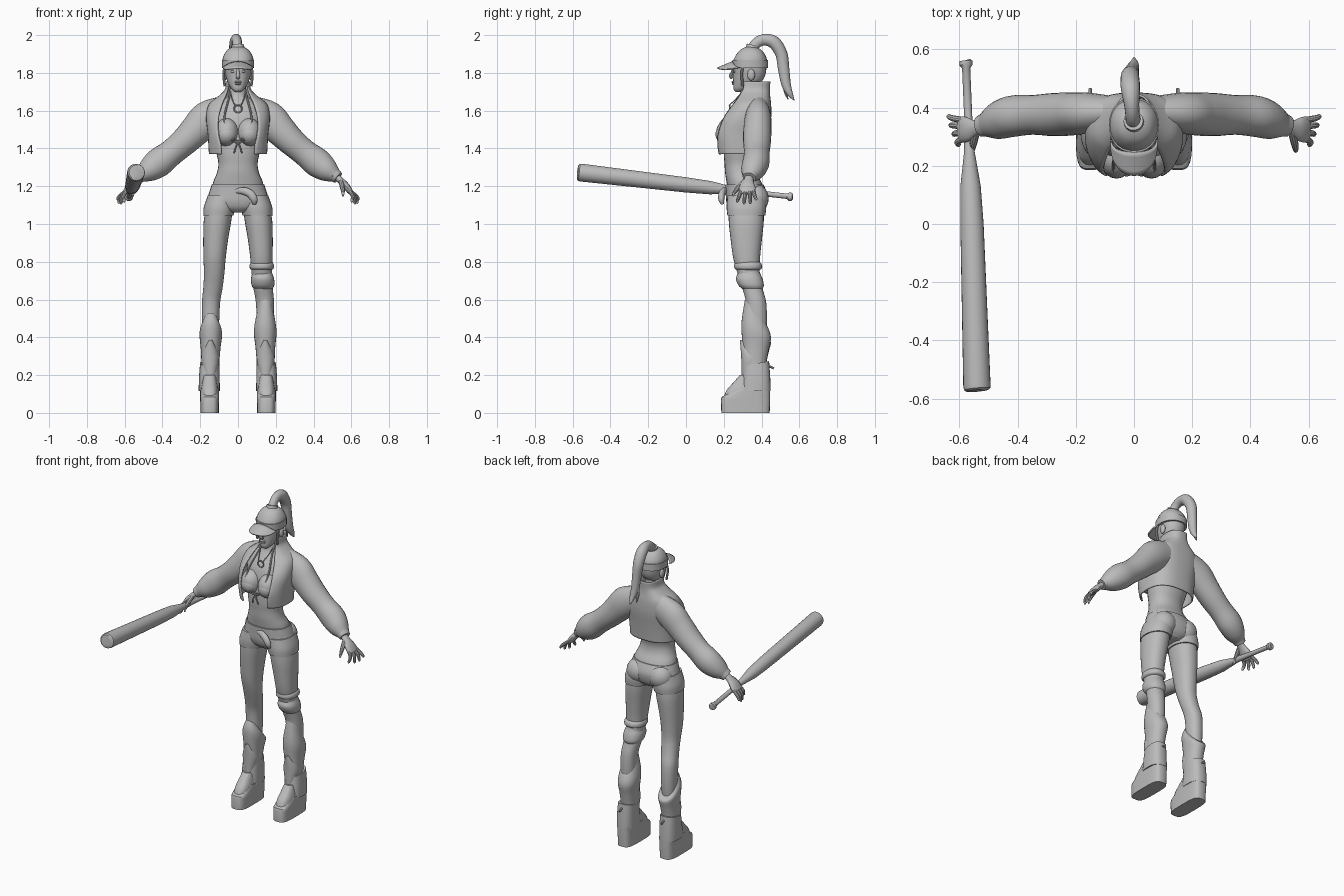
import bpy, bmesh, math
from mathutils import Vector

grey = bpy.data.materials.new("grey")
grey.diffuse_color = (0.5, 0.5, 0.5, 1)


def finish(name, bm, angle=35):
    bmesh.ops.recalc_face_normals(bm, faces=bm.faces)
    me = bpy.data.meshes.new(name)
    bm.to_mesh(me)
    bm.free()
    me.materials.append(grey)
    ob = bpy.data.objects.new(name, me)
    bpy.context.collection.objects.link(ob)
    bpy.ops.object.select_all(action='DESELECT')
    ob.select_set(True)
    bpy.context.view_layer.objects.active = ob
    bpy.ops.object.shade_smooth_by_angle(angle=math.radians(angle))
    return ob


def smooth_rows(rows, k):
    """Catmull-Rom resampling of rows of numbers."""
    if k < 2:
        return rows
    out = []
    for i in range(len(rows) - 1):
        a, b, c, d = rows[max(i - 1, 0)], rows[i], rows[i + 1], rows[min(i + 2, len(rows) - 1)]
        for j in range(k):
            t = j / k
            out.append([0.5 * (2*q + (r-p)*t + (2*p-5*q+4*r-s)*t*t + (3*q-p-3*r+s)*t**3)
                        for p, q, r, s in zip(a, b, c, d)])
    return out + [rows[-1]]


def skin(name, rings, closed=True, caps=True, angle=35):
    bm = bmesh.new()
    vs = [[bm.verts.new(p) for p in r] for r in rings]
    n = len(vs[0])
    for a, b in zip(vs, vs[1:]):
        for i in range(n if closed else n - 1):
            bm.faces.new((a[i], a[(i+1) % n], b[(i+1) % n], b[i]))
    if caps:
        bm.faces.new(vs[0])
        bm.faces.new(vs[-1])
    return finish(name, bm, angle)


def sup(v, p):
    return math.copysign(abs(v) ** (2 / p), v)


def loft(name, rows, side=1, n=28, k=4, p=2.2, tilt=0, angle=35):
    """Horizontal rings (z, x centre, x radius, y front, y back); tilt slopes the top ring."""
    rings = []
    rows = smooth_rows(rows, k)
    z0, z1 = rows[0][0], rows[-1][0]
    for z, cx, rx, f, b in rows:
        cy, ry = (f + b) / 2, (b - f) / 2
        w = max(0, (z - z0) / (z1 - z0)) ** 2
        ring = []
        for i in range(n):
            a = 2 * math.pi * i / n
            s = sup(math.sin(a), p)
            ring.append((side * (cx + rx * sup(math.cos(a), p)), cy + ry * s, z - tilt * w * (s + 1)))
        rings.append(ring)
    return skin(name, rings, angle=angle)


def tube(name, rows, side=1, n=16, k=4, ref=(0, 1, 0), angle=35):
    """Rings (x, y, z, radius along ref, other radius) square to a path."""
    rows = smooth_rows(rows, k)
    P = [Vector(r[:3]) for r in rows]
    rings = []
    for i, r in enumerate(rows):
        t = (P[min(i+1, len(P)-1)] - P[max(i-1, 0)]).normalized()
        u = Vector(ref)
        u = (u - t * u.dot(t)).normalized()
        v = t.cross(u)
        ring = [P[i] + u*r[3]*math.cos(2*math.pi*j/n) + v*r[4]*math.sin(2*math.pi*j/n) for j in range(n)]
        rings.append([(side * q.x, q.y, q.z) for q in ring])
    return skin(name, rings, angle=angle)


def ball(name, c, s):
    bm = bmesh.new()
    bmesh.ops.create_uvsphere(bm, u_segments=20, v_segments=14, radius=1)
    for v in bm.verts:
        v.co = Vector((c[0] + v.co.x*s[0], c[1] + v.co.y*s[1], c[2] + v.co.z*s[2]))
    return finish(name, bm)


def cord(name, pts, r, side=1, ref=(0, 1, 0)):
    return tube(name, [(*q, r, r) for q in pts], side, n=8, ref=ref)


# Torso, neck and shorts
loft("torso", [(1.16, 0, .14, .225, .42), (1.22, 0, .132, .215, .40), (1.27, 0, .112, .207, .375),
               (1.32, 0, .104, .204, .37), (1.38, 0, .115, .20, .39), (1.48, 0, .132, .205, .425),
               (1.57, 0, .14, .222, .435), (1.63, 0, .12, .255, .435), (1.67, 0, .06, .28, .41),
               (1.70, 0, .045, .288, .39), (1.77, 0, .042, .30, .39)])
loft("shorts", [(1.06, 0, .05, .25, .39), (1.085, 0, .13, .225, .415), (1.12, 0, .162, .213, .428),
                (1.16, 0, .155, .21, .43), (1.21, 0, .139, .208, .41)])
# Curved strap on the front of the shorts
tube("belt_tail", [(-.01, .215, 1.175, .008, .012), (.03, .203, 1.175, .016, .02), (.065, .19, 1.16, .017, .021),
                   (.085, .187, 1.13, .016, .019), (.085, .195, 1.105, .008, .01)])

# Head and face
loft("head", [(1.70, 0, .016, .262, .29), (1.715, 0, .034, .252, .33), (1.75, 0, .055, .25, .395),
              (1.79, 0, .067, .249, .42), (1.84, 0, .073, .247, .426), (1.88, 0, .07, .262, .42)])
tube("nose", [(0, .25, 1.825, .004, .006), (0, .243, 1.80, .008, .008), (0, .237, 1.783, .01, .012),
              (0, .247, 1.772, .008, .01)], n=10)
ball("upper_lip", (0, .25, 1.752), (.02, .009, .006))
ball("lower_lip", (0, .252, 1.742), (.016, .009, .006))

# Cap with band, peak and ponytail
loft("cap_crown", [(1.83, 0, .082, .25, .432), (1.86, 0, .083, .25, .43), (1.89, 0, .077, .262, .422),
                   (1.92, 0, .058, .285, .40), (1.937, 0, .03, .315, .37), (1.941, 0, .004, .338, .346)])
loft("cap_band", [(1.825, 0, .085, .247, .435), (1.868, 0, .086, .246, .434)], k=1)
rings = []
for j in range(6):
    t = j / 5
    row = []
    for i in range(17):
        a = math.pi * (i / 16 - .5)
        row.append((.082 * math.sin(a), .285 - (.04 + .08 * t) * math.cos(a) ** .8,
                    1.862 - .034 * t * math.cos(a) - .032 * math.sin(a) ** 2))
    rings.append(row)
peak = skin("cap_peak", rings, closed=False, caps=False)
peak.modifiers.new("thickness", 'SOLIDIFY').thickness = .008
tube("ponytail", [(0, .345, 1.90, .03, .03), (-.004, .365, 1.95, .025, .028), (-.008, .41, 1.975, .026, .03),
                  (-.012, .465, 1.962, .033, .034), (-.014, .505, 1.90, .032, .032), (-.01, .517, 1.82, .027, .03),
                  (-.006, .53, 1.74, .024, .025), (0, .55, 1.69, .016, .016), (0, .573, 1.655, .002, .002)], ref=(1, 0, 0))
tube("ponytail_wisp", [(-.015, .52, 1.76, .016, .014), (-.022, .528, 1.70, .012, .01),
                       (-.025, .54, 1.66, .002, .002)], n=8, ref=(1, 0, 0))
tube("hair_tie", [(0, .348, 1.92, .036, .036), (-.002, .355, 1.945, .034, .034)], k=1, ref=(1, 0, 0))

# Open jacket body: (z, x radius, y front, y back, half opening)
rings = []
for z, rx, f, b, g in smooth_rows([(1.37, .15, .165, .425, .085), (1.42, .153, .155, .43, .09), (1.48, .157, .153, .437, .103),
                                   (1.56, .165, .185, .447, .103), (1.63, .152, .24, .447, .085), (1.675, .10, .27, .442, .066),
                                   (1.71, .066, .28, .44, .054), (1.755, .06, .285, .443, .045)], 4):
    p = 2.6
    cy, ry = (f + b) / 2, (b - f) / 2
    a0 = math.acos((g / rx) ** (p / 2))
    row = []
    for i in range(41):
        a = -a0 + (math.pi + 2 * a0) * i / 40
        row.append((rx * sup(math.cos(a), p), cy + ry * sup(math.sin(a), p), z))
    rings.append(row)
jacket = skin("jacket", rings, closed=False, caps=False)
mod = jacket.modifiers.new("thickness", 'SOLIDIFY')
mod.thickness, mod.offset = .008, 0

# Necklace, bikini bow and strings
cord("necklace_ring", [(.02*math.sin(a*math.pi/8), .232, 1.61 + .02*math.cos(a*math.pi/8)) for a in range(17)], .004)
cord("bow_knot", [(-.012, .178, 1.435), (.012, .178, 1.435)], .008, ref=(0, 0, 1))

for s, tag in ((1, "left"), (-1, "right")):
    # Chest, top and hair at the sides
    ball(tag + "_breast", (s*.06, .232, 1.485), (.063, .072, .075))
    ball(tag + "_top_cup", (s*.06, .228, 1.475), (.06, .072, .062))
    cord(tag + "_top_string", [(.07, .18, 1.53), (.07, .218, 1.58), (.055, .26, 1.64), (.04, .31, 1.70)], .005, s)
    cord(tag + "_neck_cord", [(.015, .228, 1.627), (.03, .262, 1.66), (.042, .30, 1.70)], .003, s)
    cord(tag + "_bow_loop", [(0, .176, 1.435), (.022, .168, 1.452), (.032, .17, 1.44), (0, .176, 1.433)], .004, s)
    cord(tag + "_bow_end", [(0, .176, 1.435), (.014, .172, 1.40), (.02, .178, 1.375)], .004, s)
    ball(tag + "_eye", (s*.028, .257, 1.807), (.013, .008, .006))
    ball(tag + "_ear", (s*.07, .345, 1.79), (.012, .02, .03))
    cord(tag + "_side_lock", [(.07, .30, 1.84), (.076, .295, 1.79), (.07, .30, 1.73)], .007, s)
    # Sleeve, cuff and hand
    tube(tag + "_sleeve", [(.07, .385, 1.60, .055, .08), (.16, .382, 1.558, .07, .093), (.22, .378, 1.50, .074, .084),
                           (.28, .376, 1.44, .074, .075), (.35, .375, 1.38, .068, .07), (.42, .37, 1.325, .071, .077),
                           (.475, .352, 1.283, .062, .062), (.515, .338, 1.256, .04, .036)], s, n=24)
    tube(tag + "_cuff", [(.507, .342, 1.262, .043, .039), (.53, .335, 1.245, .036, .032)], s, n=24, k=1)
    tube(tag + "_palm", [(.515, .337, 1.255, .022, .018), (.545, .33, 1.228, .027, .018), (.572, .325, 1.20, .042, .019),
                         (.595, .325, 1.17, .043, .015), (.602, .325, 1.16, .03, .008)], s)
    for i, (y0, x1, y1, z1) in enumerate(((.293, .603, .272, 1.115), (.315, .618, .308, 1.105),
                                          (.337, .63, .34, 1.108), (.357, .637, .37, 1.125))):
        tube(tag + "_finger_%d" % (i + 1), [(.588, y0, 1.178, .011, .011), ((.594 + x1)/2 + .008, (y0 + y1)/2, 1.15, .0105, .0105),
                                            (x1, y1, z1 + .008, .008, .008), (x1 - .002, y1, z1, .003, .003)], s, n=10)
    tube(tag + "_thumb", [(.545, .31, 1.225, .014, .014), (.552, .278, 1.195, .013, .013), (.556, .255, 1.165, .009, .009),
                          (.555, .248, 1.145, .003, .003)], s, n=10)
    # Hip, shorts leg and leg
    ball(tag + "_buttock", (s*.078, .368, 1.135), (.075, .07, .075))
    loft(tag + "_shorts_leg", [(1.045, .104, .08, .219, .42), (1.09, .097, .084, .215, .425), (1.15, .085, .075, .22, .42)], s)
    loft(tag + "_leg", [(.30, .145, .036, .33, .41), (.45, .145, .044, .325, .427), (.58, .143, .048, .318, .425),
                        (.66, .133, .051, .298, .405), (.74, .126, .054, .272, .39), (.82, .124, .059, .25, .392),
                        (.92, .118, .066, .236, .402), (1.02, .108, .073, .226, .412), (1.12, .092, .07, .225, .41)], s)
    # Boot: shin guard with sloping top, ankle piece, toe cap and platform sole
    h = .6 if s == 1 else .53
    loft(tag + "_boot_shaft", [(.16, .15, .05, .29, .438), (.25, .147, .047, .303, .424), (.36, .145, .052, .30, .437),
                               (.47, .144, .06, .293, .45), (h, .145, .042, .312, .43)], s, tilt=.07)
    loft(tag + "_shin_plate", [(.20, .147, .03, .295, .36), (.30, .146, .048, .292, .40),
                               (.385, .145, .01, .285, .33)], s, k=3)
    loft(tag + "_ankle_guard", [(.115, .152, .056, .29, .448), (.18, .152, .055, .298, .446), (.25, .15, .051, .305, .44)],
         s, k=2, tilt=-.012, p=2.6)
    loft(tag + "_toe", [(.07, .15, .047, .195, .43), (.12, .15, .046, .215, .43), (.16, .15, .04, .25, .42),
                        (.20, .15, .033, .285, .41)], s, p=2.8)
    loft(tag + "_sole", [(0, .15, .049, .187, .443), (.07, .15, .05, .185, .446), (.085, .15, .05, .19, .446),
                         (.13, .15, .05, .268, .446)], s, k=1, p=3.6)
    cord(tag + "_boot_tab", [(.15, .425, .25), (.15, .45, .243), (.15, .465, .235)], .006, s, ref=(1, 0, 0))

# Rolled stocking and pad on the left knee
loft("knee_roll_top", [(.755, .126, .05, .275, .385), (.765, .126, .063, .257, .402), (.785, .126, .064, .255, .402),
                       (.80, .125, .055, .265, .39)])
loft("knee_pad", [(.655, .133, .048, .30, .405), (.675, .132, .06, .278, .412), (.71, .13, .061, .264, .405),
                  (.74, .128, .053, .275, .392), (.765, .126, .05, .28, .385)])

# Bat
tube("bat", [(-.579, .563, 1.143, .015, .015), (-.578, .56, 1.143, .022, .022), (-.578, .545, 1.145, .022, .022),
             (-.577, .535, 1.147, .014, .014), (-.57, .37, 1.165, .014, .014), (-.566, .25, 1.178, .018, .018),
             (-.562, .13, 1.192, .035, .035), (-.557, 0, 1.207, .04, .04), (-.54, -.555, 1.272, .047, .047),
             (-.539, -.568, 1.2735, .045, .045), (-.5385, -.573, 1.274, .038, .038)], k=1, n=24, ref=(1, 0, 0))
